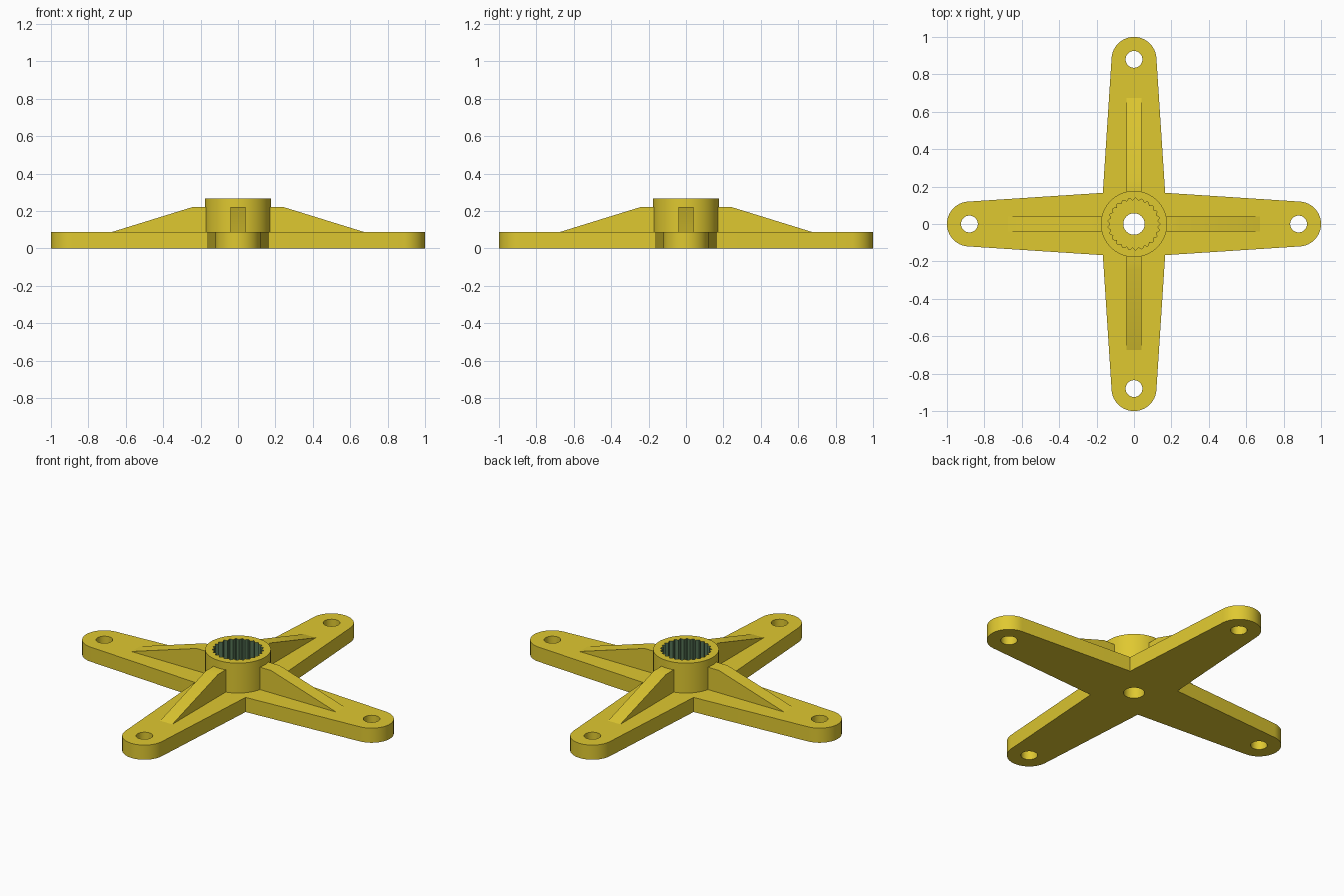
import bpy, bmesh
from math import sin, cos, pi, asin, radians

if "Cube" in bpy.data.objects:
    bpy.data.objects.remove(bpy.data.objects["Cube"])

HUB_R, TIP_R, REACH = 0.177, 0.12, 0.88
PLATE_H, TOP = 0.087, 0.265


def material(name, rgb):
    m = bpy.data.materials.new(name)
    m.diffuse_color = (*rgb, 1)
    m.use_nodes = True
    m.node_tree.nodes["Principled BSDF"].inputs["Base Color"].default_value = m.diffuse_color
    return m


yellow = material("yellow_plastic", (0.74, 0.58, 0.03))
green = material("bore_green", (0.09, 0.17, 0.09))


def rot(p, a):
    return (p[0] * cos(a) - p[1] * sin(a), p[0] * sin(a) + p[1] * cos(a))


def circle(r, n=64, cx=0, cy=0):
    return [(cx + r * cos(2 * pi * i / n), cy + r * sin(2 * pi * i / n)) for i in range(n)]


def finish(ob):
    ob.data.materials.clear()
    ob.data.materials.append(yellow)
    bpy.ops.object.select_all(action='DESELECT')
    ob.select_set(True)
    bpy.context.view_layer.objects.active = ob
    bpy.ops.object.shade_smooth_by_angle(angle=radians(20))


def slab(name, loops, z0, z1):
    """Extrude a filled outline; the extra loops become holes."""
    cu = bpy.data.curves.new(name, 'CURVE')
    cu.dimensions, cu.fill_mode = '2D', 'BOTH'
    cu.extrude = (z1 - z0) / 2
    for pts in loops:
        s = cu.splines.new('POLY')
        s.points.add(len(pts) - 1)
        for p, (x, y) in zip(s.points, pts):
            p.co = (x, y, 0, 1)
        s.use_cyclic_u = True
    tmp = bpy.data.objects.new(name + "_outline", cu)
    bpy.context.collection.objects.link(tmp)
    bpy.context.view_layer.update()
    dg = bpy.context.evaluated_depsgraph_get()
    me = bpy.data.meshes.new_from_object(tmp.evaluated_get(dg))
    bpy.data.objects.remove(tmp)
    bm = bmesh.new()
    bm.from_mesh(me)
    bmesh.ops.remove_doubles(bm, verts=bm.verts, dist=1e-5)
    bmesh.ops.translate(bm, verts=bm.verts, vec=(0, 0, (z0 + z1) / 2))
    bmesh.ops.recalc_face_normals(bm, faces=bm.faces)
    bm.to_mesh(me)
    bm.free()
    ob = bpy.data.objects.new(name, me)
    bpy.context.collection.objects.link(ob)
    finish(ob)
    return ob


# Cross plate: four tapered arms with round tips, tip holes and a screw hole
a = asin((HUB_R - TIP_R) / REACH)
corner = HUB_R / (sin(a) + cos(a))
span = pi / 2 - a
arm = [(corner, -corner)]
for i in range(33):
    t = -span + 2 * span * i / 32
    arm.append((REACH + TIP_R * cos(t), TIP_R * sin(t)))
quarter = [k * pi / 2 for k in range(4)]
outline = [rot(p, q) for q in quarter for p in arm]
holes = [circle(0.045, 40, *rot((REACH, 0), q)) for q in quarter]
slab("cross_plate", [outline, circle(0.057, 48)] + holes, 0, PLATE_H)

# Hub with a 25-tooth splined bore
spline = []
for i in range(25):
    c = 2 * pi * i / 25
    for r, d in ((0.139, -0.016), (0.139, 0.016), (0.126, pi / 25)):
        spline.append((r * cos(c + d), r * sin(c + d)))
hub = slab("splined_hub", [circle(HUB_R, 96), spline], PLATE_H, TOP)
hub.data.materials.append(green)
for f in hub.data.polygons:
    if abs(f.normal.z) < 0.5 and f.center.xy.length < 0.15:
        f.material_index = 1

# Sloped stiffening ribs from the hub along each arm
profile = [(0.16, 0.08), (0.70, 0.08), (0.675, PLATE_H), (0.245, 0.22), (0.16, 0.22)]
for k, q in enumerate(quarter):
    bm = bmesh.new()
    sides = [[bm.verts.new((*rot((x, y), q), z)) for x, z in profile] for y in (-0.04, 0.04)]
    bm.faces.new(sides[0])
    bm.faces.new(sides[1][::-1])
    for i in range(5):
        j = (i + 1) % 5
        bm.faces.new((sides[0][i], sides[1][i], sides[1][j], sides[0][j]))
    bmesh.ops.recalc_face_normals(bm, faces=bm.faces)
    me = bpy.data.meshes.new(f"rib_{k + 1}")
    bm.to_mesh(me)
    bm.free()
    rib = bpy.data.objects.new(me.name, me)
    bpy.context.collection.objects.link(rib)
    finish(rib)
